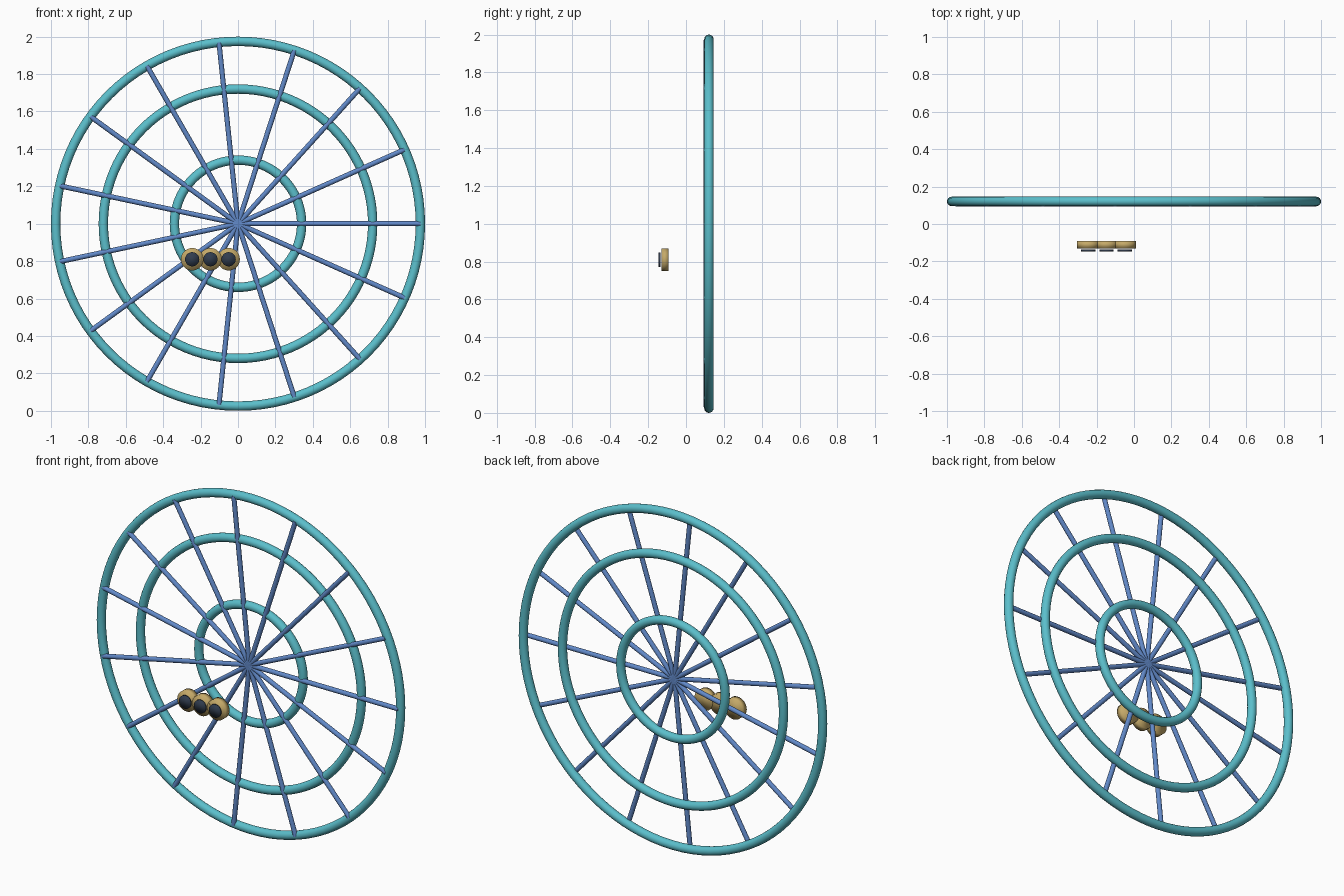
import bpy
from math import radians, sin, cos, pi

cube = bpy.data.objects.get("Cube")
if cube:
    bpy.data.objects.remove(cube)


def material(name, rgb):
    m = bpy.data.materials.new(name)
    m.use_nodes = True
    color = (*rgb, 1)
    m.diffuse_color = color
    m.node_tree.nodes["Principled BSDF"].inputs["Base Color"].default_value = color
    return m


teal = material("teal", (0.105, 0.52, 0.60))
blue = material("blue", (0.12, 0.25, 0.58))
tan = material("tan", (0.56, 0.40, 0.14))
dark = material("dark slate", (0.03, 0.045, 0.075))


def finish(name, mat, angle=None):
    obj = bpy.context.object
    obj.name = name
    obj.data.materials.append(mat)
    if angle is None:
        bpy.ops.object.shade_smooth()
    else:
        bpy.ops.object.shade_smooth_by_angle(angle=radians(angle))
    return obj


WHEEL_Y, HUB_Z, TUBE = 0.121, 1.0, 0.025

# Concentric rings
for name, radius in (("outer_ring", 0.975), ("middle_ring", 0.72), ("inner_ring", 0.34)):
    bpy.ops.mesh.primitive_torus_add(
        major_radius=radius, minor_radius=TUBE, major_segments=96, minor_segments=16,
        location=(0, WHEEL_Y, HUB_Z), rotation=(pi / 2, 0, 0))
    finish(name, teal)

# Spokes fanning out from the hub
SPOKES, LENGTH, SPOKE_Y = 15, 0.975, 0.106
for i in range(SPOKES):
    a = 2 * pi * i / SPOKES
    bpy.ops.mesh.primitive_cylinder_add(
        vertices=12, radius=0.0135, depth=LENGTH,
        location=(cos(a) * LENGTH / 2, SPOKE_Y, HUB_Z + sin(a) * LENGTH / 2),
        rotation=(0, pi / 2 - a, 0))
    finish(f"spoke_{i + 1}", blue, 40)

# Row of round pods with a dark disc floating before each
for i in range(3):
    x = -0.245 + 0.0975 * i
    bpy.ops.mesh.primitive_cylinder_add(
        vertices=32, radius=0.06, depth=0.038,
        location=(x, -0.111, 0.81), rotation=(pi / 2, 0, 0))
    finish(f"pod_{i + 1}", tan)
    bpy.ops.mesh.primitive_cylinder_add(
        vertices=32, radius=0.038, depth=0.01,
        location=(x, -0.141, 0.81), rotation=(pi / 2, 0, 0))
    finish(f"pod_disc_{i + 1}", dark)
